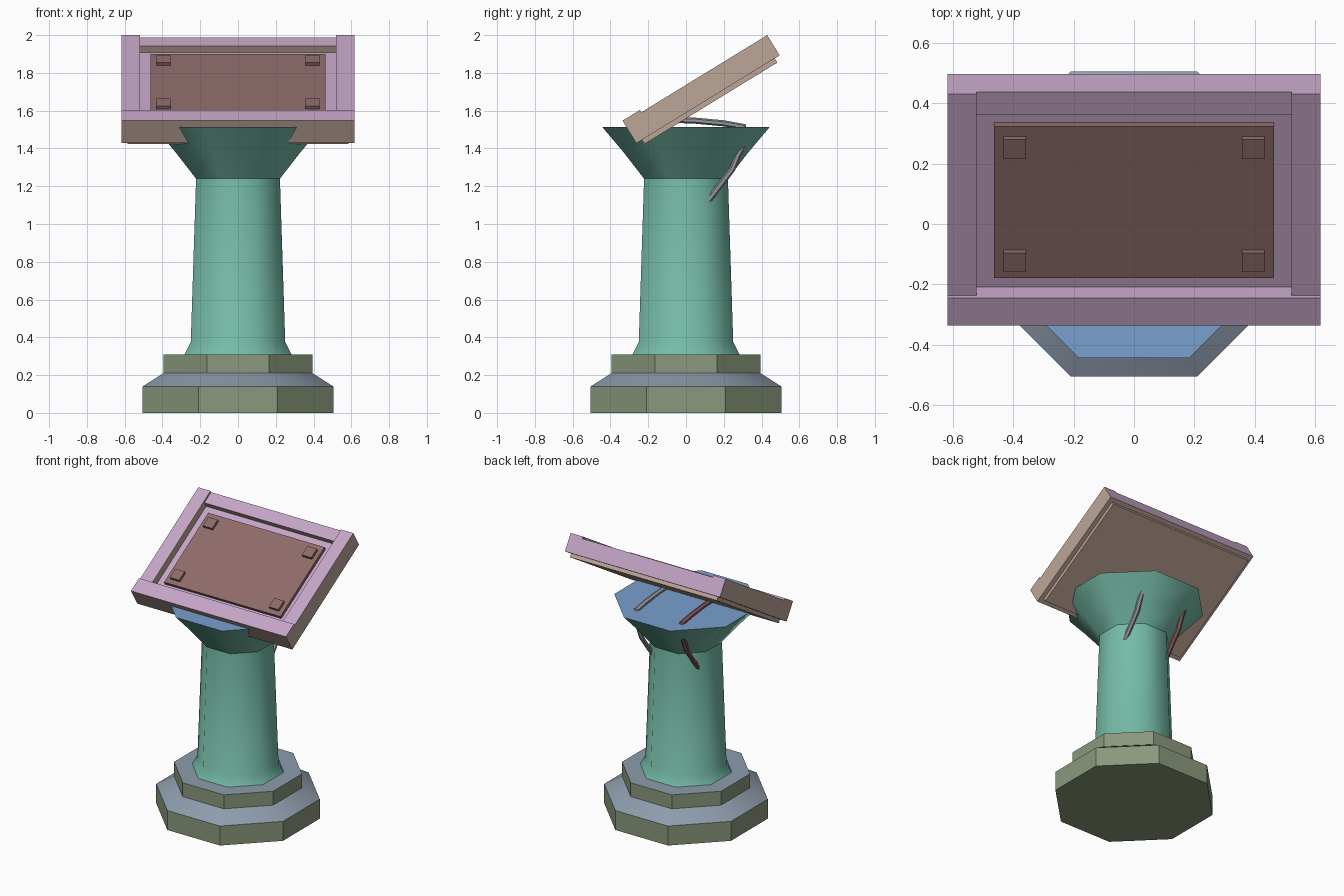
import bpy, bmesh, math
from mathutils import Matrix, Vector

if "Cube" in bpy.data.objects:
    bpy.data.objects.remove(bpy.data.objects["Cube"])


def mat(name, r, g, b):
    lin = lambda v: ((v / 255 + 0.055) / 1.055) ** 2.4 if v > 10 else v / 255 / 12.92
    m = bpy.data.materials.new(name)
    m.diffuse_color = (lin(r), lin(g), lin(b), 1)
    m.use_nodes = True
    m.node_tree.nodes["Principled BSDF"].inputs["Base Color"].default_value = m.diffuse_color
    return m


OLIVE = mat("olive_stone", 138, 153, 124)
SLATE = mat("slate_blue_grey", 142, 156, 172)
TEAL = mat("teal", 118, 188, 168)
BLUE = mat("bowl_blue", 120, 160, 205)
MAUVE = mat("mauve", 196, 165, 198)
TAN = mat("tan", 190, 166, 153)
MAROON = mat("screen_maroon", 142, 107, 106)
GREY = mat("cable_grey", 150, 152, 158)
RED = mat("cable_red", 135, 88, 90)


def finish(name, bm, mats, rule=None, smooth=None):
    bmesh.ops.recalc_face_normals(bm, faces=bm.faces[:])
    bm.normal_update()
    if rule:
        for f in bm.faces:
            f.material_index = rule(f)
    me = bpy.data.meshes.new(name)
    bm.to_mesh(me)
    bm.free()
    for m in mats:
        me.materials.append(m)
    ob = bpy.data.objects.new(name, me)
    bpy.context.collection.objects.link(ob)
    if smooth:
        bpy.ops.object.select_all(action='DESELECT')
        ob.select_set(True)
        bpy.context.view_layer.objects.active = ob
        bpy.ops.object.shade_smooth_by_angle(angle=math.radians(smooth))
    return ob


def octagon_stack(name, profile, mats, rule=None, smooth=None):
    """Closed octagonal solid from (apothem, z) pairs, flats facing the axes."""
    bm = bmesh.new()
    rings = []
    for a, z in profile:
        r = a / math.cos(math.pi / 8)
        angles = [math.pi / 8 + k * math.pi / 4 for k in range(8)]
        rings.append([bm.verts.new((r * math.cos(t), r * math.sin(t), z)) for t in angles])
    for lo, hi in zip(rings, rings[1:]):
        for k in range(8):
            bm.faces.new((lo[k], lo[(k + 1) % 8], hi[(k + 1) % 8], hi[k]))
    bm.faces.new(rings[0][::-1])
    bm.faces.new(rings[-1])
    return finish(name, bm, mats, rule, smooth)


# Stepped base: olive walls, slate upper surfaces
octagon_stack("base", [(.505, 0), (.505, .14), (.395, .21), (.395, .31)],
              [OLIVE, SLATE], lambda f: int(f.normal.z > .3), 44)

# Column with flared foot
octagon_stack("column", [(.283, .31), (.25, .375), (.222, 1.24)], [TEAL], None, 50)

# Bowl with blue top
octagon_stack("bowl", [(.222, 1.24), (.335, 1.385), (.443, 1.513)],
              [TEAL, BLUE], lambda f: int(f.normal.z > .9), 50)

# Tilted console: local x, u (up the slope), w (off the surface)
TILT = Matrix.Translation((0, .43, 2)) @ Matrix.Rotation(math.radians(31.5), 4, 'X')
UP = TILT.to_3x3() @ Vector((0, 0, 1))
BACK = TILT.to_3x3() @ Vector((0, 1, 0))


def frame_rule(f):
    return int(f.normal.dot(UP) > .5 or f.normal.dot(BACK) > .5)


def board_box(name, x, u, w, mats, rule=None):
    bm = bmesh.new()
    bmesh.ops.create_cube(bm, size=1)
    for v in bm.verts:
        v.co = TILT @ Vector([a + (b - a) * (c + .5) for (a, b), c in zip((x, u, w), v.co)])
    return finish(name, bm, mats, rule)


FRAME = [TAN, MAUVE]
BOTTOM = -.126
board_box("front_bar", (-.617, .617), (-.89, -.782), (BOTTOM, .014), FRAME, frame_rule)
board_box("rear_bar", (-.52, .52), (-.09, 0), (BOTTOM, -.014), FRAME, frame_rule)
for side, x in (("left", (-.617, -.52)), ("right", (.52, .617))):
    board_box(side + "_bar", x, (-.782, 0), (BOTTOM, 0), FRAME, frame_rule)
board_box("tray_floor", (-.52, .52), (-.782, -.09), (BOTTOM, -.053), FRAME, frame_rule)
board_box("underside_plate", (-.585, .585), (-.855, -.03), (-.152, BOTTOM), [TAN])
board_box("screen", (-.463, .463), (-.733, -.144), (-.053, -.03), [MAROON])

# Four corner buttons on the screen
for sx, side in ((-1, "left"), (1, "right")):
    for u, row in ((-.258, "upper"), (-.698, "lower")):
        x = sorted((sx * .357, sx * .432))
        board_box(f"{row}_{side}_button", x, (u, u + .074), (-.03, -.011), [MAROON])

# Cables looping from the console through the bowl into the column
PATH = [(-.1, 1.553), (.05, 1.547), (.2, 1.533), (.305, 1.515), (.325, 1.45),
        (.275, 1.365), (.245, 1.29), (.18, 1.205), (.115, 1.12), (.08, 1.08)]
for sx, side, m in ((-1, "left", RED), (1, "right", GREY)):
    bm = bmesh.new()
    rings = []
    for i, (y, z) in enumerate(PATH):
        a, b = PATH[max(i - 1, 0)], PATH[min(i + 1, len(PATH) - 1)]
        t = Vector((0, b[0] - a[0], b[1] - a[1])).normalized()
        n = t.cross(Vector((1, 0, 0)))
        ring = []
        for k in range(6):
            ang = k * math.pi / 3
            p = Vector((sx * .18, y, z)) + n * .016 * math.cos(ang)
            p.x += .018 * math.sin(ang)
            ring.append(bm.verts.new(p))
        rings.append(ring)
    for lo, hi in zip(rings, rings[1:]):
        for k in range(6):
            bm.faces.new((lo[k], lo[(k + 1) % 6], hi[(k + 1) % 6], hi[k]))
    bm.faces.new(rings[0])
    bm.faces.new(rings[-1])
    finish(side + "_cable", bm, [m])
